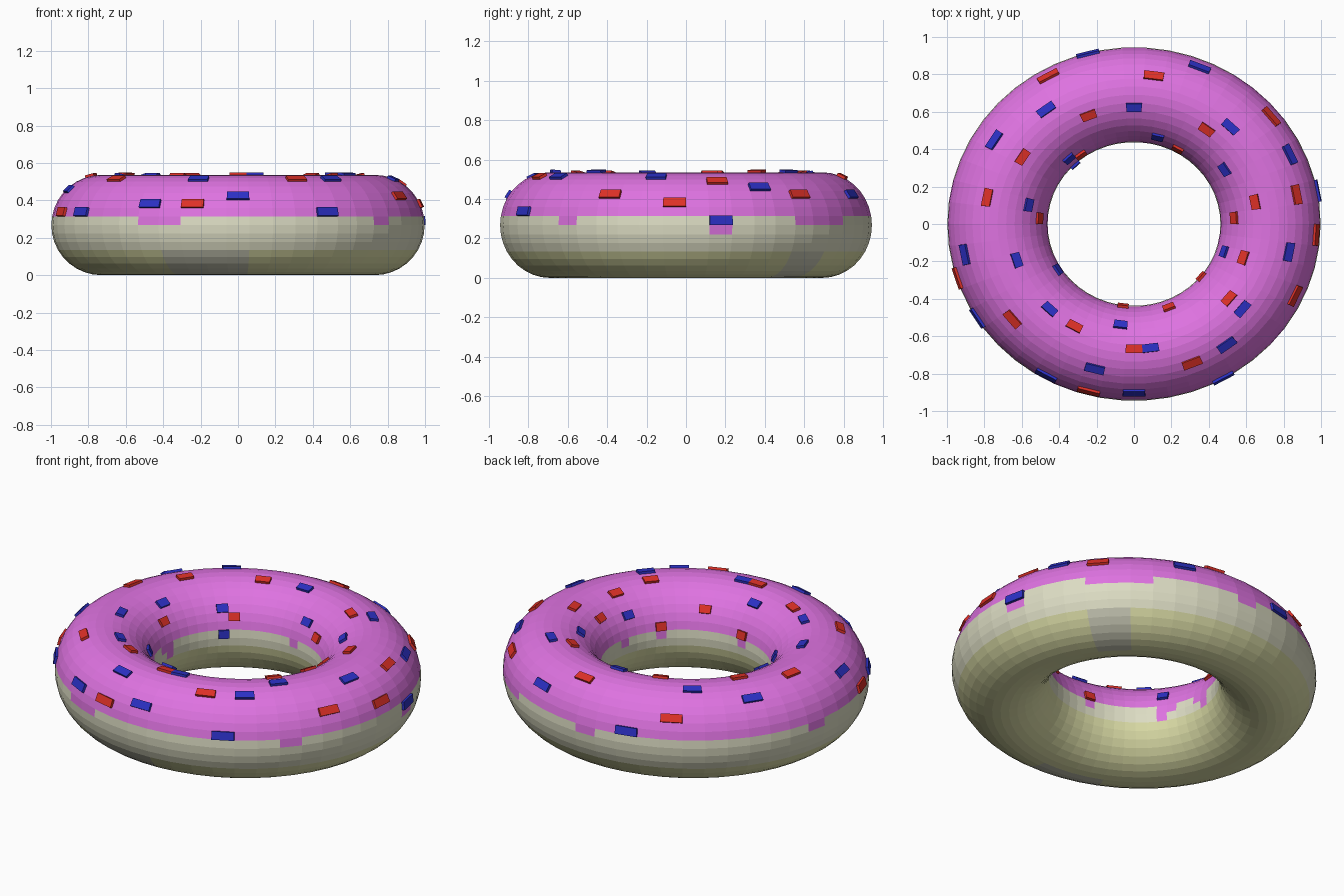
import bpy
import math
from mathutils import Vector

if "Cube" in bpy.data.objects:
    bpy.data.objects.remove(bpy.data.objects["Cube"])

SEG, SIDES = 50, 36            # cells around the ring / around the tube
R, T, YS, LIFT = 0.73, 0.268, 0.947, 0.014


def material(name, rgb):
    m = bpy.data.materials.new(name)
    m.diffuse_color = (*rgb, 1)
    m.use_nodes = True
    m.node_tree.nodes["Principled BSDF"].inputs["Base Color"].default_value = m.diffuse_color
    return m


pink = material("pink_icing", (0.73, 0.17, 0.75))
cream = material("cream_dough", (0.72, 0.72, 0.55))
khaki = material("yellow_dough", (0.70, 0.71, 0.38))
grey = material("grey_dough", (0.58, 0.58, 0.46))
blue = material("blue_sprinkle", (0.025, 0.03, 0.56))
red = material("red_sprinkle", (0.73, 0.03, 0.02))


def point(i, j):
    a, p = math.tau * i / SEG, math.tau * j / SIDES
    r = R + T * math.cos(p)
    return Vector((r * math.cos(a), r * math.sin(a) * YS, T + T * math.sin(p)))


def cell(i, j):
    return [point(i, j), point(i + 1, j), point(i + 1, j + 1), point(i, j + 1)]


def make(name, verts, faces, mats, index=None):
    me = bpy.data.meshes.new(name)
    me.from_pydata([tuple(v) for v in verts], [], faces)
    for m in mats:
        me.materials.append(m)
    if index:
        me.polygons.foreach_set("material_index", index)
    me.update()
    ob = bpy.data.objects.new(name, me)
    bpy.context.collection.objects.link(ob)
    return ob


# Icing drips: cells below the regular icing edge (outer, then inner wall)
drips = {(i % SEG, 0) for i in (-17, -16, -6, 1, 5, 6, 7, 12, 23)}
drips |= {(i % SEG, 17) for i in (-14, -6, -2, 11, 18, 24, 25, 28, 29)}
drips |= {(1, 35), (24, 18), (29, 18)}


def colour(i, j):
    if 1 <= j <= 16 or (i, j) in drips:
        return 0
    if j <= 0 or j >= 33 or j in (17, 18):
        return 1                # pale band round the middle
    if j >= 27 and i in (5, 6, 34, 35, 36, 37):
        return 3                # greyer patches underneath
    return 2


# Ring
verts = [point(i, j) for i in range(SEG) for j in range(SIDES)]
faces, index = [], []
for i in range(SEG):
    for j in range(SIDES):
        i2, j2 = (i + 1) % SEG, (j + 1) % SIDES
        faces.append((i * SIDES + j, i2 * SIDES + j, i2 * SIDES + j2, i * SIDES + j2))
        index.append(colour(i, j))
make("iced_ring", verts, faces, [pink, cream, khaki, grey], index)


# Sprinkles: raised cells of the ring, located by their place seen from above
def sprinkles(name, mat, spots):
    verts, faces = [], []
    for x, y in spots:
        y /= YS
        i = math.floor(math.atan2(y, x) / math.tau * SEG)
        c = max(-1, min(1, (math.hypot(x, y) - R) / T))
        j = min(17, math.floor(math.acos(c) / math.tau * SIDES))
        q = cell(i, j)
        n = (q[2] - q[0]).cross(q[3] - q[1]).normalized() * LIFT
        b = len(verts)
        verts += q + [v + n for v in q]
        faces.append((b + 4, b + 5, b + 6, b + 7))
        for k in range(4):
            m = (k + 1) % 4
            faces.append((b + k, b + m, b + 4 + m, b + 4 + k))
    make(name, verts, faces, [mat])


sprinkles("blue_sprinkles", blue, [
    (-.25, .91), (.35, .84), (-.48, .63), (0, .64), (.52, .53), (-.75, .455),
    (.83, .38), (-.36, .36), (.125, .48), (.495, .27), (-.58, .11), (-.91, -.16),
    (-.64, -.195), (-.415, -.245), (.83, -.15), (.49, -.15), (-.46, -.455),
    (.585, -.455), (-.075, -.55), (.09, -.67), (.5, -.655), (-.21, -.78),
    (-.84, -.5), (-.47, -.81), (0, -.905), (.475, -.82), (.99, .168), (-.323, .305)])
sprinkles("red_sprinkles", red, [
    (-.46, .795), (.105, .805), (-.25, .595), (.39, .52), (-.61, .37), (.73, .58),
    (-.28, .37), (.235, .41), (.87, .16), (.655, .12), (.545, .035), (-.795, .145),
    (-.515, .035), (.97, -.06), (.59, -.18), (.515, -.4), (.86, -.385), (.36, -.285),
    (-.655, -.51), (-.325, -.555), (0, -.68), (.31, -.75), (-.06, -.44),
    (.19, -.455), (-.94, -.29), (-.24, -.89)])
